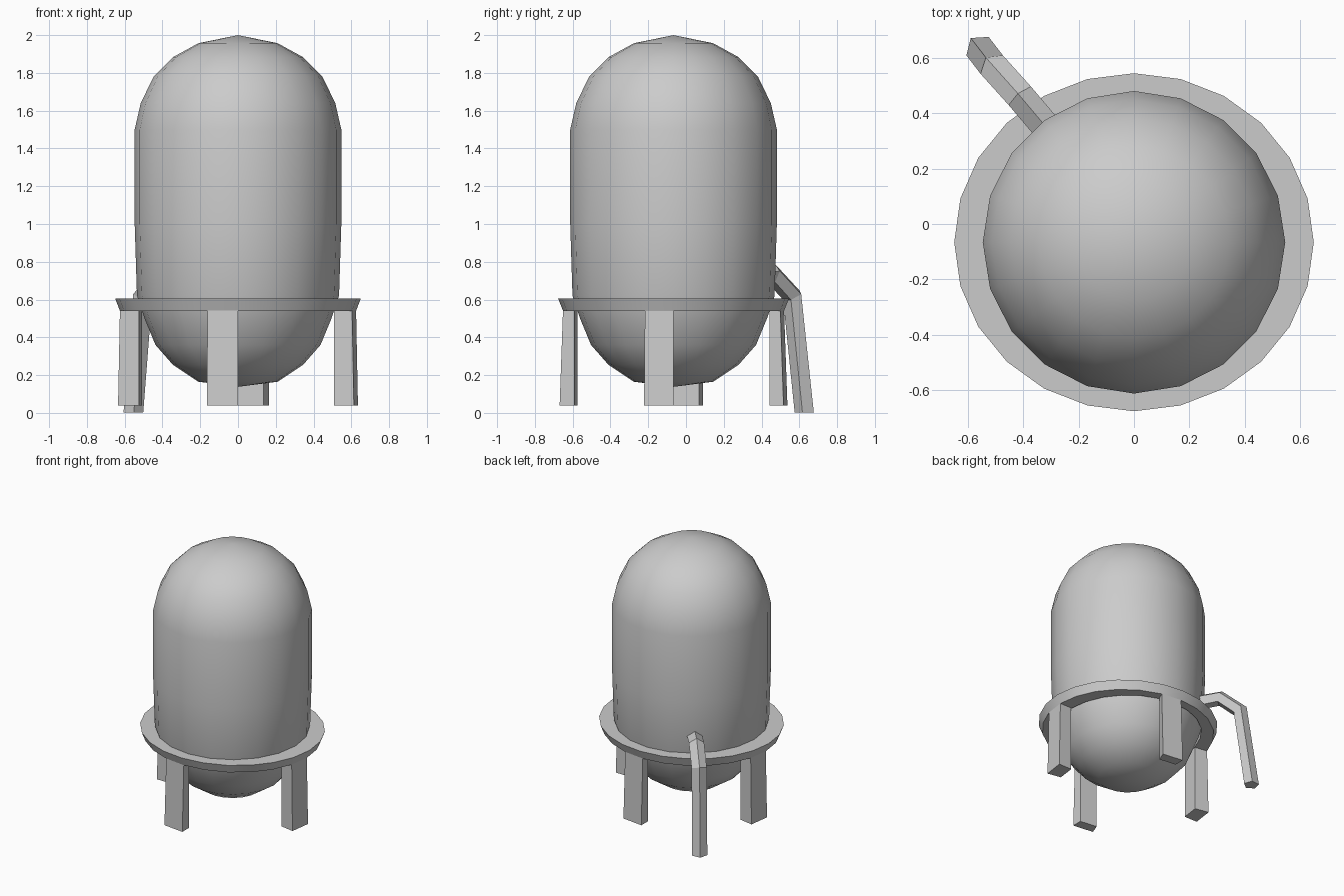
import bpy, bmesh
from math import sin, cos, pi, radians
from mathutils import Vector

if "Cube" in bpy.data.objects:
    bpy.data.objects.remove(bpy.data.objects["Cube"])

CY = -0.066  # tank axis sits slightly forward of the origin


def finish(name, bm, smooth=None):
    bmesh.ops.remove_doubles(bm, verts=bm.verts, dist=1e-4)
    bmesh.ops.recalc_face_normals(bm, faces=bm.faces)
    me = bpy.data.meshes.new(name)
    bm.to_mesh(me)
    bm.free()
    ob = bpy.data.objects.new(name, me)
    bpy.context.collection.objects.link(ob)
    if smooth:
        bpy.ops.object.select_all(action='DESELECT')
        ob.select_set(True)
        bpy.context.view_layer.objects.active = ob
        bpy.ops.object.shade_smooth_by_angle(angle=radians(smooth))
    return ob


def bridge(bm, a, b):
    n = len(a)
    for i in range(n):
        j = (i + 1) % n
        bm.faces.new((a[i], a[j], b[j], b[i]))


def lathe(name, profile, n, closed=False, smooth=None):
    """Revolve (rx, ry, z) rings around the tank axis."""
    bm = bmesh.new()
    rings = [[bm.verts.new((rx * cos(2 * pi * i / n), CY + ry * sin(2 * pi * i / n), z))
              for i in range(n)] for rx, ry, z in profile]
    for a, b in zip(rings, rings[1:]):
        bridge(bm, a, b)
    if closed:
        bridge(bm, rings[-1], rings[0])
    return finish(name, bm, smooth)


# Tank with domed ends
tank = [(0, 0.138), (0.21, 0.165), (0.345, 0.255), (0.437, 0.36), (0.495, 0.5),
        (0.535, 0.62), (0.547, 1.0), (0.547, 1.5), (0.515, 1.64), (0.447, 1.78),
        (0.345, 1.883), (0.21, 1.957), (0, 2.0)]
lathe("tank", [(max(r, 1e-5), max(r, 1e-5), z) for r, z in tank], 20, smooth=40)

# Support ring with sloped outer wall
lathe("support_ring", [(0.52, 0.52, 0.605), (0.65, 0.611, 0.605),
                       (0.625, 0.585, 0.54), (0.52, 0.52, 0.54)], 24, closed=True, smooth=30)


# Legs: one ring segment each, extruded down
def leg(name, a0, a1):
    bm = bmesh.new()

    def section(rx, ry, z):
        pts = []
        for r_x, r_y, angles in ((0.525, 0.525, (a0, a1)), (rx, ry, (a1, a0))):
            for a in angles:
                pts.append(bm.verts.new((r_x * cos(a), CY + r_y * sin(a), z)))
        return pts

    top, bottom = section(0.625, 0.585, 0.55), section(0.635, 0.603, 0.04)
    bridge(bm, top, bottom)
    bm.faces.new(top)
    bm.faces.new(bottom)
    finish(name, bm)


for name, deg in (("right_leg", 0), ("back_leg", 90), ("left_leg", 180), ("front_leg", 270)):
    leg(name, radians(deg - 15), radians(deg))

# Drain pipe bending down to the ground
path = [Vector(p) for p in ((-0.30, 0.33, 0.715), (-0.41, 0.46, 0.735),
                            (-0.505, 0.565, 0.62), (-0.555, 0.63, 0.003))]
side = Vector((0.77, 0.64, 0))
bm = bmesh.new()
rings = []
for i, p in enumerate(path):
    d_in = (p - path[max(i - 1, 0)]).normalized()
    d_out = (path[min(i + 1, len(path) - 1)] - p).normalized()
    tangent = Vector((0, 0, -1)) if i == len(path) - 1 else (d_in + d_out).normalized()
    up = side.cross(tangent).normalized()
    rings.append([bm.verts.new(p + 0.055 * (side * cos(a) + up * sin(a)))
                  for a in (2 * pi * k / 5 + pi / 2 for k in range(5))])
for a, b in zip(rings, rings[1:]):
    bridge(bm, a, b)
bm.faces.new(rings[0])
bm.faces.new(rings[-1])
finish("drain_pipe", bm)
